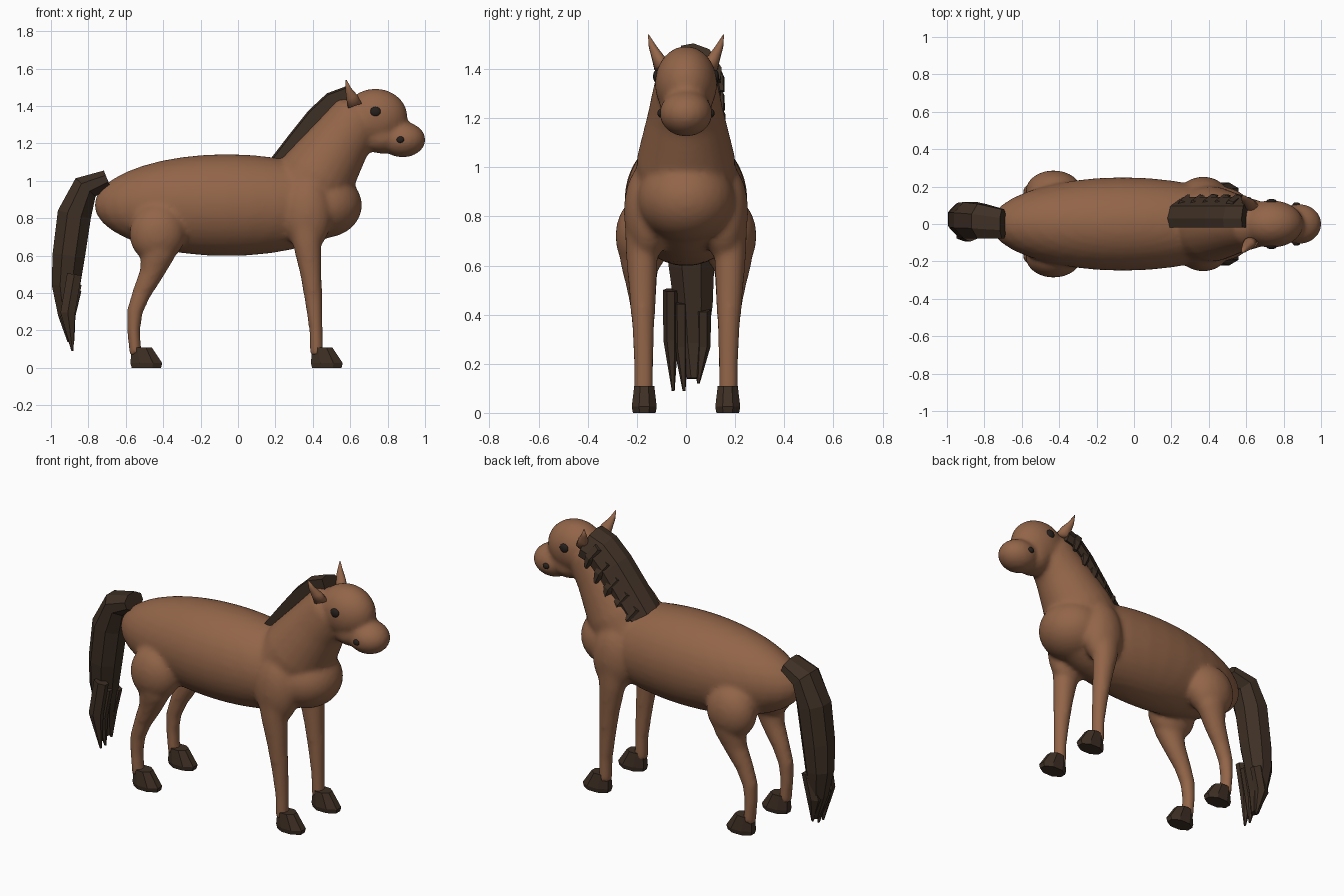
import bpy, bmesh, math, random
from mathutils import Vector, Matrix

random.seed(4)


def material(name, rgb):
    m = bpy.data.materials.new(name)
    m.diffuse_color = (*rgb, 1)
    return m


COAT = material("brown coat", (0.29, 0.13, 0.066))
HAIR = material("dark hair", (0.048, 0.029, 0.018))
EYE = material("dark eye", (0.02, 0.015, 0.012))


def finish(bm, name, mat, smooth=False):
    bmesh.ops.recalc_face_normals(bm, faces=bm.faces)
    me = bpy.data.meshes.new(name)
    bm.to_mesh(me)
    bm.free()
    me.materials.append(mat)
    for p in me.polygons:
        p.use_smooth = smooth
    ob = bpy.data.objects.new(name, me)
    bpy.context.collection.objects.link(ob)
    return ob


def ellipsoid(bm, centre, size, tilt=0.0):
    m = (Matrix.Translation(centre) @ Matrix.Rotation(tilt, 4, 'Y')
         @ Matrix.Diagonal((*size, 1)))
    bmesh.ops.create_uvsphere(bm, u_segments=32, v_segments=18, radius=1, matrix=m)


def skin(bm, rings):
    """Join rings of points into a closed tube."""
    vs = [[bm.verts.new(p) for p in r] for r in rings]
    n = len(vs[0])
    for r0, r1 in zip(vs, vs[1:]):
        for i in range(n):
            j = (i + 1) % n
            bm.faces.new((r0[i], r0[j], r1[j], r1[i]))
    bm.faces.new(vs[0])
    bm.faces.new(vs[-1][::-1])


def normals(path):
    """In-plane (xz) normal at each point of a path."""
    out = []
    for i in range(len(path)):
        t = path[min(i + 1, len(path) - 1)] - path[max(i - 1, 0)]
        out.append(Vector((-t.z, 0, t.x)).normalized())
    return out


def loft(bm, stations, sides=24, level=False):
    """Stations are x, y, z, half depth, half width."""
    path = [Vector(s[:3]) for s in stations]
    rings = []
    for c, nrm, s in zip(path, normals(path), stations):
        if level:
            nrm = Vector((1, 0, 0))
        ring = []
        for k in range(sides):
            t = 2 * math.pi * (k + 0.5) / sides
            ring.append(c + nrm * s[3] * math.cos(t) + Vector((0, s[4] * math.sin(t), 0)))
        rings.append(ring)
    skin(bm, rings)


# body, neck, head and legs, blended into one skin
bm = bmesh.new()
ellipsoid(bm, (-0.06, 0, 0.87), (0.71, 0.25, 0.272))
ellipsoid(bm, (0.46, 0, 0.87), (0.203, 0.2, 0.175))
loft(bm, [(0.33, 0, 0.88, 0.22, 0.21), (0.43, 0, 1.035, 0.205, 0.2),
          (0.55, 0, 1.215, 0.165, 0.155), (0.64, 0, 1.33, 0.15, 0.13),
          (0.70, 0, 1.37, 0.09, 0.09)])
ellipsoid(bm, (0.735, 0, 1.34), (0.172, 0.127, 0.153))
ellipsoid(bm, (0.77, 0, 1.235), (0.11, 0.105, 0.09))
ellipsoid(bm, (0.88, 0, 1.22), (0.123, 0.108, 0.095))
for s in (-1, 1):
    ellipsoid(bm, (0.37, s * 0.155, 0.82), (0.13, 0.098, 0.2))
    loft(bm, [(0.365, s * 0.17, 0.80, 0.10, 0.08), (0.37, s * 0.18, 0.66, 0.076, 0.066),
              (0.39, s * 0.177, 0.50, 0.057, 0.056), (0.405, s * 0.174, 0.35, 0.046, 0.046),
              (0.417, s * 0.172, 0.2, 0.036, 0.04), (0.42, s * 0.172, 0.07, 0.036, 0.04)])
    ellipsoid(bm, (-0.43, s * 0.175, 0.72), (0.15, 0.112, 0.16), 0.2)
    loft(bm, [(-0.42, s * 0.19, 0.72, 0.12, 0.09), (-0.43, s * 0.19, 0.60, 0.09, 0.075),
              (-0.465, s * 0.18, 0.50, 0.064, 0.06), (-0.515, s * 0.174, 0.40, 0.05, 0.048),
              (-0.552, s * 0.172, 0.30, 0.043, 0.042), (-0.558, s * 0.172, 0.2, 0.035, 0.04),
              (-0.548, s * 0.172, 0.07, 0.033, 0.04)])
body = finish(bm, "body", COAT, True)
rem = body.modifiers.new("blend", 'REMESH')
rem.mode = 'VOXEL'
rem.voxel_size = 0.014
rem.use_smooth_shade = True
sm = body.modifiers.new("soften", 'SMOOTH')
sm.factor = 0.5
sm.iterations = 8

# ears, eyes, nostrils and hooves on both sides
for s, side in ((-1, "right"), (1, "left")):
    bm = bmesh.new()
    loft(bm, [(0.625, s * 0.095, 1.40, 0.04, 0.035), (0.61, s * 0.112, 1.445, 0.033, 0.028),
              (0.59, s * 0.135, 1.49, 0.017, 0.017), (0.578, s * 0.153, 1.54, 0.002, 0.002)], 12)
    finish(bm, side + "_ear", COAT, True)
    bm = bmesh.new()
    ellipsoid(bm, (0.735, s * 0.12, 1.37), (0.028, 0.014, 0.026))
    finish(bm, side + "_eye", EYE, True)
    bm = bmesh.new()
    ellipsoid(bm, (0.868, s * 0.104, 1.22), (0.02, 0.012, 0.017))
    finish(bm, side + "_nostril", EYE, True)
    for x, leg in ((0.0, "front"), (-0.965, "hind")):
        bm = bmesh.new()
        loft(bm, [(0.45 + x, s * 0.17, 0.11, 0.058, 0.044),
                  (0.475 + x, s * 0.17, 0.025, 0.092, 0.055),
                  (0.475 + x, s * 0.17, 0.0, 0.085, 0.05)], 8, True)
        finish(bm, f"{side}_{leg}_hoof", HAIR)

# mane: a crest strip draped over the left of the neck, with loose locks
bm = bmesh.new()
section = [(0.035, -0.02), (0.045, 0.03), (0.02, 0.095), (-0.06, 0.145),
           (-0.11, 0.14), (-0.06, -0.02)]
crest = [Vector(p) for p in ((0.21, 0, 1.09), (0.31, 0, 1.22), (0.41, 0, 1.345),
                             (0.50, 0, 1.43), (0.59, 0, 1.462))]
skin(bm, [[c + n * a + Vector((0, w, 0)) for a, w in section]
          for c, n in zip(crest, normals(crest))])
for i in range(5):
    c = crest[0].lerp(crest[3], 0.12 + i * 0.22)
    d = random.uniform(0, 0.02)
    loft(bm, [(c.x + 0.01, 0.10, c.z - 0.0, 0.03, 0.03),
              (c.x + 0.05, 0.137 + d / 2, c.z - 0.06, 0.032, 0.02),
              (c.x + 0.07, 0.145 + d / 2, c.z - 0.12 - d, 0.012, 0.012)], 5)
finish(bm, "mane", HAIR)

# tail: a thick arched tube ending in three pointed locks
bm = bmesh.new()
loft(bm, [(-0.70, 0.0, 1.012, 0.05, 0.085), (-0.815, 0.015, 0.965, 0.078, 0.10),
          (-0.875, 0.02, 0.82, 0.098, 0.105), (-0.905, 0.022, 0.60, 0.094, 0.10),
          (-0.92, 0.03, 0.44, 0.082, 0.085), (-0.915, 0.03, 0.28, 0.05, 0.06),
          (-0.893, 0.032, 0.14, 0.02, 0.03)], 8)
for y0, y1, z0, z1 in ((0.07, 0.05, 0.42, 0.12), (-0.02, -0.008, 0.45, 0.09),
                       (-0.062, -0.052, 0.50, 0.09)):
    loft(bm, [(-0.875, y0, z0, 0.045, 0.032), (-0.91, y0, (z0 + z1) / 2, 0.045, 0.03),
              (-0.885, y1, z1, 0.006, 0.006)], 6)
finish(bm, "tail", HAIR)
